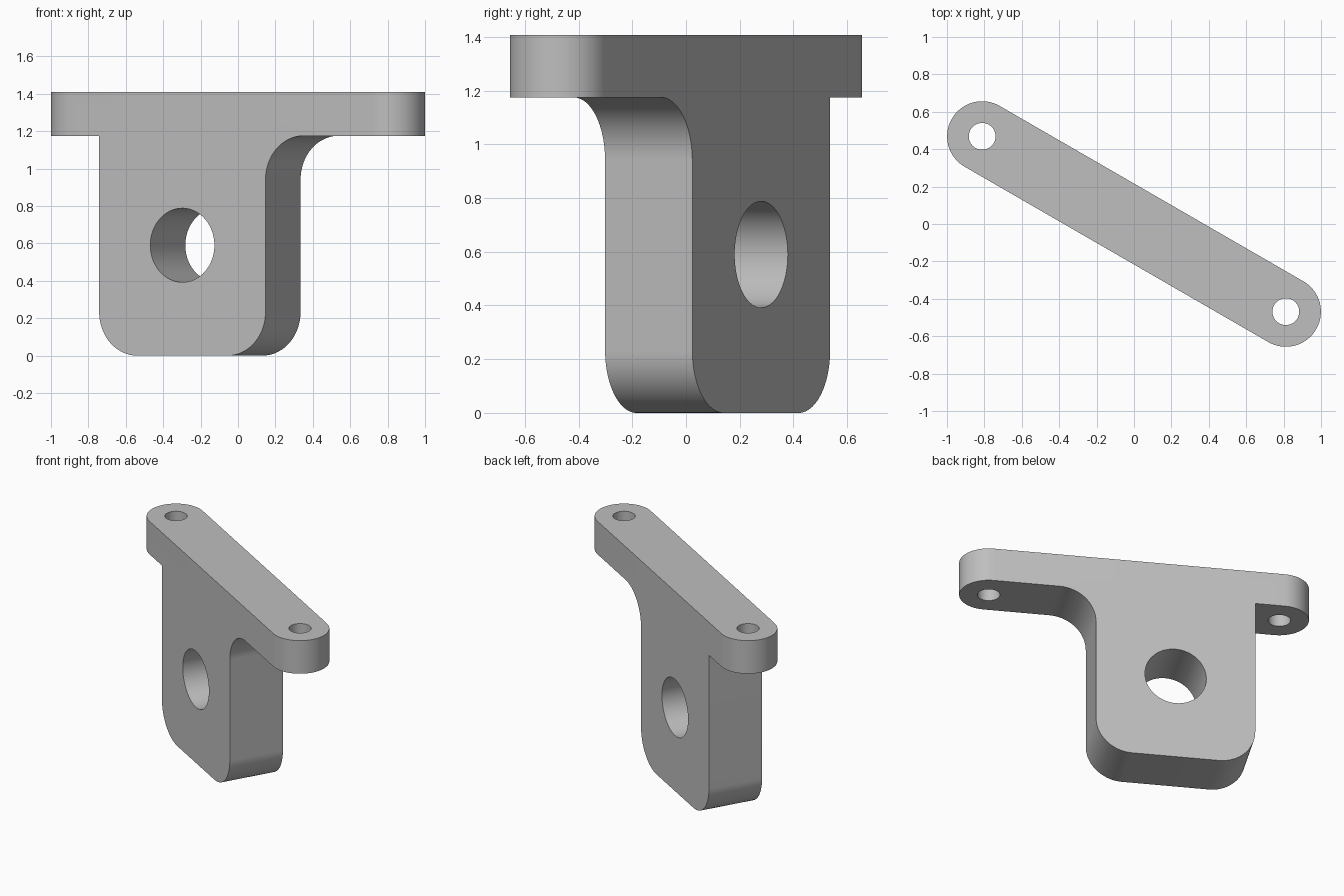
import bpy
import bmesh
import math
from mathutils import Matrix, Vector

cube = bpy.data.objects.get("Cube")
if cube:
    bpy.data.objects.remove(cube, do_unlink=True)

TURN = Matrix.Rotation(math.radians(-30), 4, "Z")        # bracket runs diagonally
UPRIGHT = Matrix.Rotation(math.radians(90), 4, "X")      # profile plane to xz

HALF_SPAN, END_R = 0.9375, 0.1875      # mounting bar
TOP, UNDERSIDE = 1.408, 1.175
LEFT, RIGHT = -0.749, 0.278            # hanging plate
ROUND = 0.234                          # corner and fillet radius
MIDDLE = (LEFT + RIGHT) / 2


def arc(cx, cy, r, start, end, steps=24):
    angles = [math.radians(start + (end - start) * i / steps) for i in range(steps + 1)]
    return [(cx + r * math.cos(a), cy + r * math.sin(a)) for a in angles]


def circle(cx, cy, r):
    return arc(cx, cy, r, 0, 360, 64)[:-1]


def prism(name, outline, low, high, matrix):
    """Extrude a closed outline from low to high along its normal."""
    bm = bmesh.new()
    face = bm.faces.new([bm.verts.new((x, y, low)) for x, y in outline])
    top = bmesh.ops.extrude_face_region(bm, geom=[face])["geom"]
    verts = [v for v in top if isinstance(v, bmesh.types.BMVert)]
    bmesh.ops.translate(bm, verts=verts, vec=Vector((0, 0, high - low)))
    bmesh.ops.recalc_face_normals(bm, faces=bm.faces)
    bm.transform(matrix)
    mesh = bpy.data.meshes.new(name)
    bm.to_mesh(mesh)
    bm.free()
    obj = bpy.data.objects.new(name, mesh)
    bpy.context.collection.objects.link(obj)
    return obj


def cut(target, tool, operation):
    """Apply a boolean and remove the tool."""
    tool.hide_render = True
    mod = target.modifiers.new(tool.name, "BOOLEAN")
    mod.operation, mod.solver, mod.object = operation, "EXACT", tool
    bpy.context.view_layer.objects.active = target
    bpy.ops.object.modifier_apply(modifier=mod.name)
    bpy.data.objects.remove(tool, do_unlink=True)


# Side silhouette: bar with a hanging plate, one filleted inner corner
silhouette = [(-1.3, TOP), (-1.3, UNDERSIDE), (LEFT, UNDERSIDE)]
silhouette += arc(LEFT + ROUND, ROUND, ROUND, 180, 270)
silhouette += arc(RIGHT - ROUND, ROUND, ROUND, 270, 360)
silhouette += arc(RIGHT + ROUND, UNDERSIDE - ROUND, ROUND, 180, 90)
silhouette += [(1.3, UNDERSIDE), (1.3, TOP)]
bracket = prism("mounting_bracket", silhouette, -0.4, 0.4, TURN @ UPRIGHT)

# Round-ended plan outline trims the thickness and the bar ends
plan = arc(HALF_SPAN, 0, END_R, -90, 90, 32) + arc(-HALF_SPAN, 0, END_R, 90, 270, 32)
cut(bracket, prism("plan_cutter", plan, -0.5, 2, TURN), "INTERSECT")

# Large hole through the plate, small bolt holes through the bar ends
large_hole = circle(MIDDLE, 0.59, 0.198)
cut(bracket, prism("plate_hole_cutter", large_hole, -0.5, 0.5, TURN @ UPRIGHT), "DIFFERENCE")
for side in (-1, 1):
    bolt_hole = circle(side * HALF_SPAN, 0, 0.0715)
    cut(bracket, prism("bolt_hole_cutter", bolt_hole, 1, 2, TURN), "DIFFERENCE")

# Plain grey finish
grey = bpy.data.materials.new("plain_grey")
grey.use_nodes = True
colour = (0.52, 0.52, 0.52, 1)
grey.diffuse_color = colour
grey.node_tree.nodes["Principled BSDF"].inputs["Base Color"].default_value = colour
bracket.data.materials.clear()
bracket.data.materials.append(grey)

bpy.ops.object.select_all(action="DESELECT")
bracket.select_set(True)
bpy.context.view_layer.objects.active = bracket
bpy.ops.object.shade_smooth_by_angle(angle=math.radians(30))
